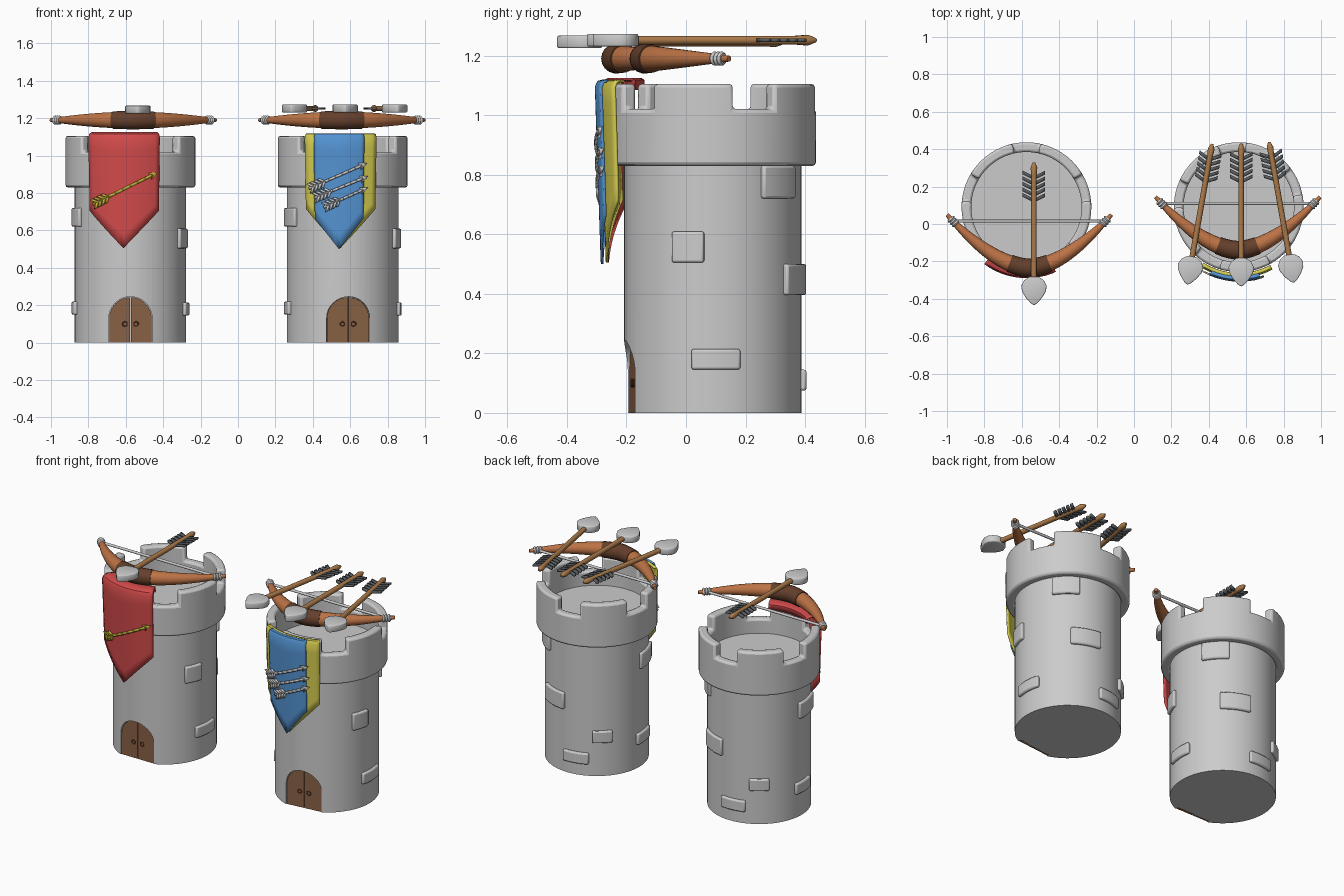
import bpy, bmesh, math
from math import sin, cos, pi, radians
from mathutils import Vector, Matrix

if "Cube" in bpy.data.objects:
    bpy.data.objects.remove(bpy.data.objects["Cube"])


def material(name, rgb):
    m = bpy.data.materials.new(name)
    m.diffuse_color = (*rgb, 1)
    m.use_nodes = True
    m.node_tree.nodes["Principled BSDF"].inputs["Base Color"].default_value = m.diffuse_color
    return m


WOOD = material("bow_wood", (0.50, 0.17, 0.06))
GRIP = material("grip_leather", (0.13, 0.05, 0.025))
SHAFT = material("shaft_wood", (0.42, 0.20, 0.07))
DOOR = material("door_wood", (0.25, 0.12, 0.06))
RED = material("red_cloth", (0.65, 0.07, 0.07))
BLUE = material("blue_cloth", (0.09, 0.30, 0.66))
YELLOW = material("yellow_cloth", (0.68, 0.62, 0.08))
GOLD = material("gold_emblem", (0.60, 0.48, 0.04))
DARK = material("dark_feather", (0.10, 0.11, 0.12))


def finish(name, bm, M=None, mat=None, bevel=0, solid=0):
    bmesh.ops.recalc_face_normals(bm, faces=bm.faces)
    me = bpy.data.meshes.new(name)
    bm.to_mesh(me)
    bm.free()
    ob = bpy.data.objects.new(name, me)
    bpy.context.collection.objects.link(ob)
    if M:
        ob.matrix_world = M
    if mat:
        me.materials.append(mat)
    bpy.ops.object.select_all(action='DESELECT')
    ob.select_set(True)
    bpy.context.view_layer.objects.active = ob
    bpy.ops.object.shade_smooth_by_angle(angle=radians(35))
    if solid:
        s = ob.modifiers.new("thickness", 'SOLIDIFY')
        s.thickness, s.offset = solid, 0
    if bevel:
        b = ob.modifiers.new("bevel", 'BEVEL')
        b.width, b.segments, b.limit_method, b.angle_limit = bevel, 2, 'ANGLE', radians(40)
    return ob


def grid(bm, rows, close=False):
    """Skin rows of points with quads."""
    vs = [[bm.verts.new(p) for p in r] for r in rows]
    n = len(rows[0])
    for a, b in zip(vs, vs[1:]):
        for i in range(n if close else n - 1):
            bm.faces.new((a[i], a[(i + 1) % n], b[(i + 1) % n], b[i]))
    return vs


def sweep(name, pts, radii, mat=None, sides=14):
    """Round tube along a horizontal path with a varying radius."""
    pts = [Vector(p) for p in pts]
    rows = []
    for i, (p, r) in enumerate(zip(pts, radii)):
        t = (pts[min(i + 1, len(pts) - 1)] - pts[max(i - 1, 0)]).normalized()
        n = Vector((-t.y, t.x, 0))
        rows.append([p + r * (cos(2 * pi * k / sides) * n + sin(2 * pi * k / sides) * Vector((0, 0, 1)))
                     for k in range(sides)])
    bm = bmesh.new()
    vs = grid(bm, rows, True)
    bm.faces.new(vs[0])
    bm.faces.new(vs[-1])
    return finish(name, bm, None, mat)


def prism(name, pts, y0, y1, M, mat=None, bevel=0):
    """Outline in x,z pulled from y0 to y1."""
    bm = bmesh.new()
    vs = grid(bm, [[(x, y, z) for x, z in pts] for y in (y0, y1)], True)
    bm.faces.new(vs[0])
    bm.faces.new(vs[1])
    return finish(name, bm, M, mat, bevel)


def plates(name, polys, place, thick, mat=None, bevel=0):
    """Flat outlines in (u, v) put in space by place(u, v)."""
    bm = bmesh.new()
    for poly in polys:
        bm.faces.new([bm.verts.new(place(u, v)) for u, v in poly])
    return finish(name, bm, None, mat, bevel, thick)


def polar(r, deg, z):
    return (r * cos(radians(deg)), r * sin(radians(deg)), z)


# Wall stones: angle, height, angular width, stone height
STONES = [(-22, .557, 21, .105), (42, .775, 30, .11), (64, .448, 34, .105), (-4, .18, 31, .07),
          (95, .11, 30, .07), (125, .25, 22, .075), (191, .67, 35, .10), (182, .185, 28, .07)]


def tower(side, cx, turn):
    M = Matrix.Translation((cx, .09, 0)) @ Matrix.Rotation(radians(turn), 4, 'Z')
    # body, its top is the floor inside the crown
    bm = bmesh.new()
    bmesh.ops.create_cone(bm, cap_ends=True, segments=64, radius1=.298, radius2=.298, depth=.93,
                          matrix=Matrix.Translation((0, 0, .465)))
    body = finish(side + "_tower_body", bm, M)
    # door recess
    arch = [(.116 * cos(pi * k / 16), .13 + .116 * sin(pi * k / 16)) for k in range(17)]
    cut = prism(side + "_door_cutter", arch + [(-.116, -.02), (.116, -.02)], -.4, -.256, M)
    cut.hide_render = True
    cut.hide_set(True)
    b = body.modifiers.new("door_recess", 'BOOLEAN')
    b.operation, b.object, b.solver = 'DIFFERENCE', cut, 'EXACT'
    # door leaves and ring handles
    for s, leaf in ((1, "right"), (-1, "left")):
        half = [(s * max(.113 * cos(pi * k / 16), .002), .13 + .113 * sin(pi * k / 16)) for k in range(9)]
        prism(f"{side}_door_{leaf}_leaf", half + [(s * .002, 0), (s * .113, 0)], -.269, -.25, M, DOOR)
        bpy.ops.mesh.primitive_torus_add(major_radius=.012, minor_radius=.003, major_segments=20, minor_segments=8)
        ring = bpy.context.object
        ring.name = f"{side}_door_{leaf}_ring"
        ring.data.materials.append(GRIP)
        ring.matrix_world = M @ Matrix.Translation((s * .03, -.271, .1)) @ Matrix.Rotation(pi / 2, 4, 'X')
    # crown ring with five merlons raised from its top
    angs, raised = [], []
    for m in range(5):
        start = -90 + 72 * m - 23.5
        angs += [start + 47 * k / 9 for k in range(9)] + [start + 47 + 25 * k / 5 for k in range(5)]
        raised += [True] * 9 + [False] * 5
    bm = bmesh.new()
    prof = [(.295, .83), (.347, .83), (.347, 1.02), (.295, 1.02)]
    vs = grid(bm, [[polar(r, a, z) for a in angs] for r, z in prof + prof[:1]], True)
    n = len(angs)
    bm.faces.ensure_lookup_table()
    top = [bm.faces[2 * n + i] for i in range(n) if raised[i]]
    bmesh.ops.remove_doubles(bm, verts=bm.verts, dist=1e-5)
    ext = bmesh.ops.extrude_face_region(bm, geom=[f for f in top if f.is_valid])
    bmesh.ops.translate(bm, vec=(0, 0, .085), verts=[e for e in ext['geom'] if isinstance(e, bmesh.types.BMVert)])
    bmesh.ops.delete(bm, geom=[f for f in top if f.is_valid], context='FACES_ONLY')
    finish(side + "_tower_crown", bm, M, None, .012)
    # raised stones
    for i, (a, z, w, h) in enumerate(STONES):
        bm = bmesh.new()
        loop = [(.28, z - h / 2), (.315, z - h / 2), (.315, z + h / 2), (.28, z + h / 2)]
        vs = grid(bm, [[polar(r, a + w * (k / 6 - .5), q) for r, q in loop] for k in range(7)], True)
        bm.faces.new(vs[0])
        bm.faces.new(vs[-1])
        finish(f"{side}_wall_stone_{i + 1}", bm, M, None, .008)


def cloth_radius(z):
    return .355 + .02 * (z - .5) / .6


def banner(name, cx, mid, half, side_z, tip_z, off, mat, fold):
    """Curved pennant hanging in front of the crown."""
    head = [(.29, 1.085), (.29, 1.116), (.30, 1.121), (.35, 1.121)] if fold else [(.352 + off, 1.115)]
    head.append((.367 + off, 1.112))
    cols = [k / 8 - 1 for k in range(17)]
    rows = [[polar(r, mid + half * s, z) for s in cols] for r, z in head]
    for k in range(9):
        row = []
        for s in cols:
            low = tip_z + (side_z - tip_z) * abs(s)
            z = 1.095 + (low - 1.095) * k / 8
            row.append(polar(cloth_radius(z) + off, mid + half * s, z))
        rows.append(row)
    bm = bmesh.new()
    grid(bm, rows)
    finish(name, bm, Matrix.Translation((cx, .09, 0)), mat, 0, .009)


def emblem(name, cx, tail, tip, off, mat=None):
    """Small flat arrow laid on the cloth."""
    tail, tip = Vector(tail), Vector(tip)
    L = (tip - tail).length
    d = (tip - tail) / L

    def place(u, v):
        x, z = tail.x + d.x * u - d.y * v, tail.y + d.y * u + d.x * v
        r = cloth_radius(z) + off
        return (x, .09 - math.sqrt(r * r - (x - cx) ** 2), z)
    us = [.01 + (L - .04) * k / 8 for k in range(9)]
    polys = [[(a, -.007), (b, -.007), (b, .007), (a, .007)] for a, b in zip(us, us[1:])]
    polys.append([(L - .045, -.02), (L, 0), (L - .045, .02), (L - .036, 0)])
    for k in range(4):
        u = .03 + .021 * k
        polys += [[(u, 0), (u + .015, 0), (u - .009, s * .027), (u - .024, s * .027)] for s in (1, -1)]
    plates(name, polys, place, .008, mat)


def bow(side, cx, dy):
    z = 1.19
    path = lambda t: (cx + .44 * t, dy - .235 + .285 * abs(t) ** 1.7, z)
    rad = lambda t: .046 - .036 * abs(t) ** 1.8
    ts = [k / 24 - 1 for k in range(49)]
    sweep(side + "_bow", [path(t) for t in ts], [rad(t) for t in ts], WOOD, 18)
    ts = [.24 * (k / 6 - 1) for k in range(13)]
    sweep(side + "_bow_grip", [path(t) for t in ts], [rad(t) + .004 for t in ts], GRIP, 18)
    for s, end in ((-1, "left"), (1, "right")):
        ts = [.885 + .0125 * k for k in range(7)]
        sweep(f"{side}_bow_wrap_{end}", [path(s * t) for t in ts], [.018 + .006 * (k % 2) for k in range(7)])
    sweep(side + "_bow_string", [(cx - .41, dy + .015, z), (cx + .41, dy + .015, z)], [.008, .008])


def arrow(name, tip, lean, z):
    """Big arrow lying flat; lean tilts the tail sideways."""
    d = Vector((sin(radians(lean)), cos(radians(lean))))
    place = lambda u, v: (tip[0] + d.x * u + d.y * v, tip[1] + d.y * u - d.x * v, z)
    us = [.11, .70, .735, .75, .765]
    sweep(name + "_shaft", [place(u, 0) for u in us], [.015, .015, .018, .013, .006], SHAFT)
    half = [(.012, .018), (.04, .043), (.075, .064), (.105, .068), (.135, .052), (.153, .024)]
    head = [(0, 0)] + half + [(u, -v) for u, v in reversed(half)]
    plates(name + "_head", [head], place, .042, None, .006)
    barbs = []
    for k in range(5):
        u = .55 + .03 * k
        barbs += [[(u, 0), (u + .02, 0), (u + .05, s * .06), (u + .03, s * .06)] for s in (1, -1)]
    plates(name + "_feathers", barbs, place, .012, DARK)


# Towers
LX, RX = -.575, .56
tower("left", LX, 0)
tower("right", RX, 6)

# Left tower: red banner, bow and one arrow
banner("red_banner", LX, -96, 30.5, .705, .505, 0, RED, True)
emblem("gold_arrow", LX, (-.785, .735), (-.43, .91), .008, GOLD)
bow("left", -.56, 0)
arrow("left_arrow", (-.535, -.435), 0, 1.246)

# Right tower: blue and yellow banner, bow and three arrows
banner("yellow_banner", RX, -92, 30.5, .715, .505, 0, YELLOW, False)
banner("blue_banner", RX, -93, 20, .665, .50, .017, BLUE, False)
for i, (a, b) in enumerate([((.37, .82), (.69, .96)), ((.40, .77), (.695, .89)), ((.45, .72), (.695, .83))]):
    emblem(f"silver_arrow_{i + 1}", RX, a, b, .026)
bow("right", .555, .095)
arrow("right_arrow_left", (.285, -.325), 10, 1.252)
arrow("right_arrow_middle", (.573, -.335), 0, 1.252)
arrow("right_arrow_right", (.855, -.315), -10, 1.252)
